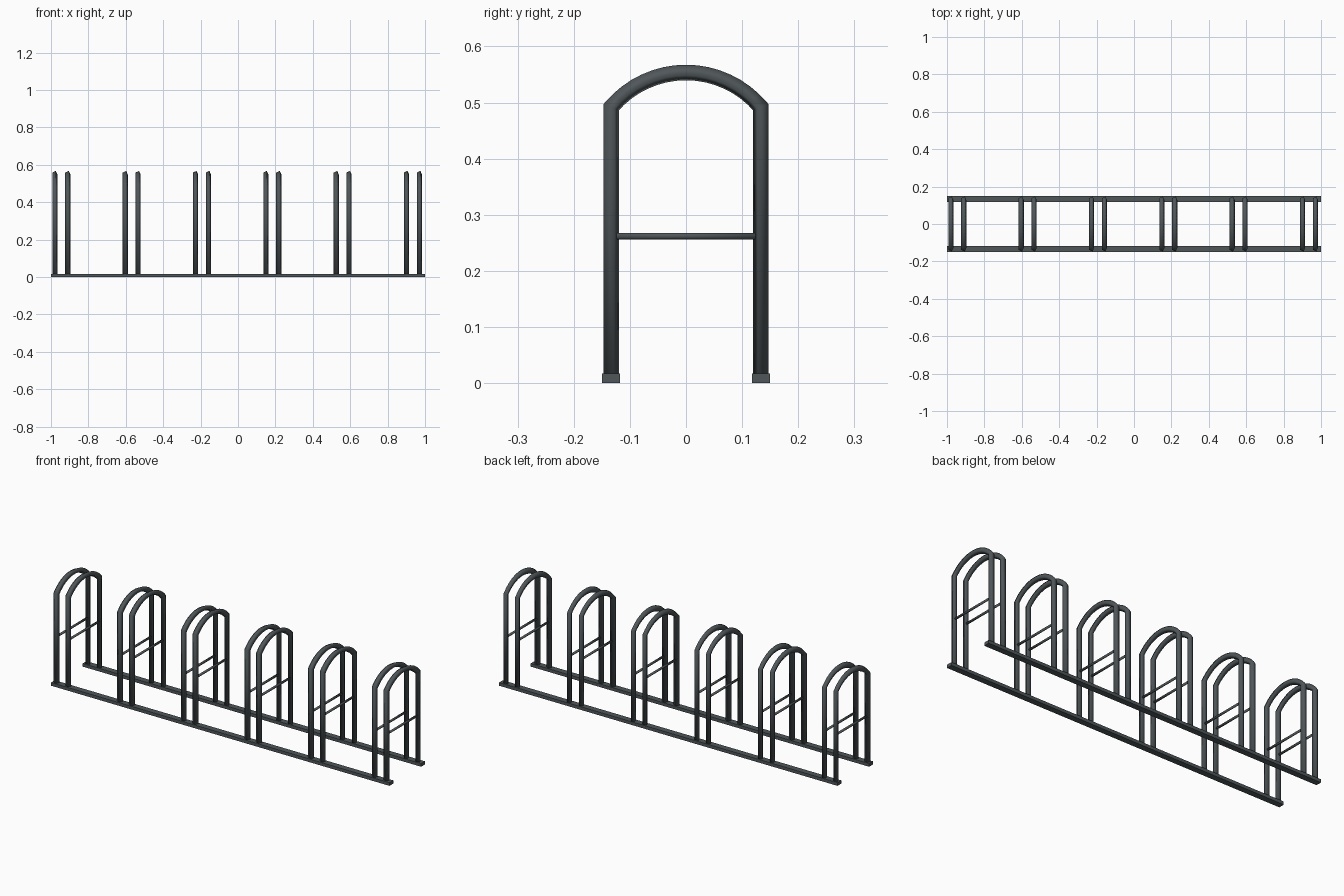
import bpy, bmesh, math
from mathutils import Vector

if "Cube" in bpy.data.objects:
    bpy.data.objects.remove(bpy.data.objects["Cube"])

steel = bpy.data.materials.new("dark slate steel")
steel.diffuse_color = (0.08, 0.095, 0.102, 1)
steel.use_nodes = True
steel.node_tree.nodes["Principled BSDF"].inputs["Base Color"].default_value = steel.diffuse_color

LEG_Y, SPRING_Z, CROWN_Z = 0.133, 0.492, 0.5535
TUBE_R, TWIST = 0.0147, math.radians(70)


def finish(bm, name, smooth):
    bmesh.ops.recalc_face_normals(bm, faces=bm.faces)
    for f in bm.faces:
        f.smooth = smooth
    mesh = bpy.data.meshes.new(name)
    bm.to_mesh(mesh)
    bm.free()
    mesh.materials.append(steel)
    obj = bpy.data.objects.new(name, mesh)
    bpy.context.collection.objects.link(obj)
    return obj


def sweep(name, path, radius, sides, twist):
    """Sweep a polygon along a path in the y-z plane, with mitred joints."""
    bm = bmesh.new()
    rings = []
    for i, p in enumerate(path):
        a = (p - path[i - 1]).normalized() if i else None
        b = (path[i + 1] - p).normalized() if i + 1 < len(path) else None
        a, b = a or b, b or a
        t = (a + b).normalized()
        out = Vector((0, -t.z, t.y)) / t.dot(a)
        ring = []
        for k in range(sides):
            ang = twist + math.tau * k / sides
            offset = Vector((math.cos(ang), 0, 0)) + out * math.sin(ang)
            ring.append(bm.verts.new(p + offset * radius))
        rings.append(ring)
    for r, s in zip(rings, rings[1:]):
        for k in range(sides):
            m = (k + 1) % sides
            bm.faces.new((r[k], r[m], s[m], s[k]))
    bm.faces.new(rings[0])
    bm.faces.new(rings[-1])
    return finish(bm, name, True)


# Hoop centre line: straight legs joined by a shallow circular arch
rise = CROWN_Z - SPRING_Z
arc_r = (LEG_Y ** 2 + rise ** 2) / (2 * rise)
half = math.asin(LEG_Y / arc_r)
hoop_path = [Vector((0, -LEG_Y, 0.01))]
for i in range(17):
    a = half * (i / 8 - 1)
    hoop_path.append(Vector((0, arc_r * math.sin(a), CROWN_Z - arc_r * (1 - math.cos(a)))))
hoop_path.append(Vector((0, LEG_Y, 0.01)))

hoop = sweep("hoop", hoop_path, TUBE_R, 4, TWIST)
bar = sweep("crossbar", [Vector((0, -0.125, 0.262)), Vector((0, 0.125, 0.262))],
            0.0062, 8, math.pi / 8)

# Six stands, each a pair of hoops with a crossbar
for i in range(6):
    for dx in (0, 0.069):
        x = -0.979 + 0.376 * i + dx
        for part in (hoop, bar):
            if i == 0 and dx == 0:
                continue
            copy = part.copy()
            copy.location.x = x
            bpy.context.collection.objects.link(copy)
hoop.location.x = bar.location.x = -0.979

# Two long base rails
for side, name in ((-1, "front_rail"), (1, "back_rail")):
    bm = bmesh.new()
    bmesh.ops.create_cube(bm, size=1)
    for v in bm.verts:
        v.co = Vector((v.co.x * 2, side * 0.1335 + v.co.y * 0.032, (v.co.z + 0.5) * 0.017))
    finish(bm, name, False)
